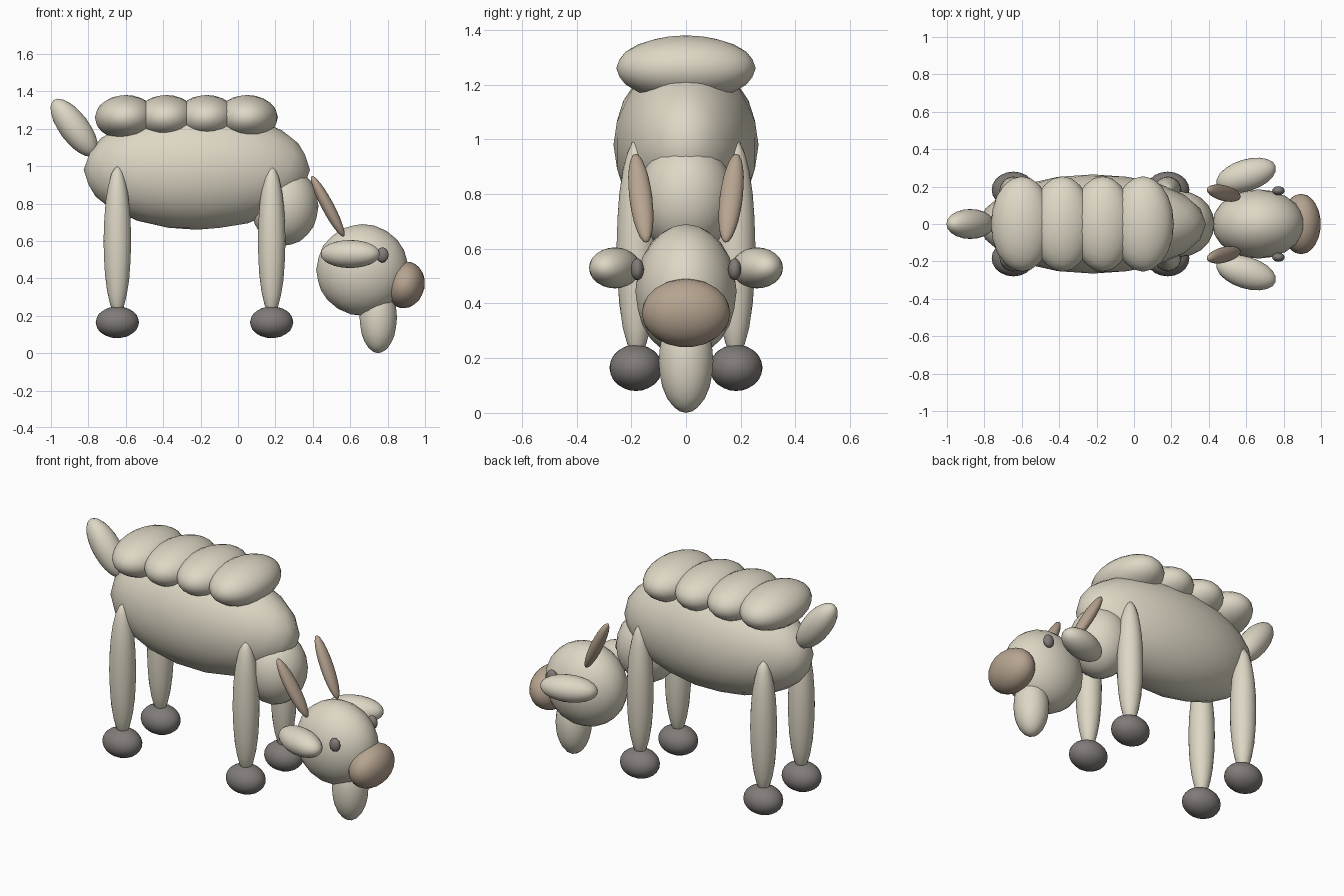
import bpy
import bmesh
from mathutils import Matrix, Vector

cube = bpy.data.objects.get("Cube")
if cube:
    bpy.data.objects.remove(cube, do_unlink=True)


def material(name, rgb):
    mat = bpy.data.materials.new(name)
    mat.use_nodes = True
    colour = (*rgb, 1)
    mat.diffuse_color = colour
    mat.node_tree.nodes["Principled BSDF"].inputs["Base Color"].default_value = colour
    return mat


wool = material("cream wool", (0.73, 0.68, 0.56))
tan = material("tan skin", (0.47, 0.37, 0.28))
grey = material("dark grey", (0.22, 0.20, 0.19))


def ellipsoid(name, centre, radii, mat, axis=(0, 0, 1), yaw=0):
    """Smooth faceted ellipsoid whose z axis points along the given axis."""
    bm = bmesh.new()
    bmesh.ops.create_icosphere(bm, subdivisions=3, radius=1)
    turn = Vector((0, 0, 1)).rotation_difference(Vector(axis)).to_matrix().to_4x4()
    spin = Matrix.Rotation(yaw, 4, "Z")
    bm.transform(Matrix.Translation(centre) @ spin @ turn @ Matrix.Diagonal((*radii, 1)))
    for face in bm.faces:
        face.smooth = True
    mesh = bpy.data.meshes.new(name)
    bm.to_mesh(mesh)
    bm.free()
    mesh.materials.append(mat)
    obj = bpy.data.objects.new(name, mesh)
    bpy.context.collection.objects.link(obj)
    return obj


# Body, neck and tail
ellipsoid("body", (-0.22, 0, 0.98), (0.605, 0.265, 0.32), wool)
ellipsoid("neck", (0.25, 0, 0.785), (0.18, 0.175, 0.21), wool)
ellipsoid("tail", (-0.875, 0, 1.205), (0.08, 0.08, 0.185), wool, axis=(-0.6, 0, 0.8))

# Row of woolly tufts along the back
for i in range(4):
    ellipsoid(f"back_tuft_{i + 1}", (-0.6 + 0.216 * i, 0, 1.26), (0.165, 0.255, 0.12), wool)

# Head, muzzle and beard
ellipsoid("head", (0.665, 0, 0.445), (0.247, 0.185, 0.245), wool)
ellipsoid("muzzle", (0.893, 0, 0.365), (0.105, 0.162, 0.126), tan, axis=(0.2, 0, 1))
ellipsoid("beard", (0.75, 0, 0.19), (0.1, 0.1, 0.19), wool)

# Paired parts on both flanks
for side, s in (("near", -1), ("far", 1)):
    for end, x in (("hind", -0.645), ("fore", 0.18)):
        ellipsoid(f"{end}_leg_{side}", (x, s * 0.18, 0.6), (0.074, 0.074, 0.4), wool)
        ellipsoid(f"{end}_hoof_{side}", (x, s * 0.183, 0.165), (0.116, 0.097, 0.085), grey)
    ellipsoid(f"ear_{side}", (0.6, s * 0.26, 0.53), (0.165, 0.085, 0.075), wool, yaw=s * 0.3)
    ellipsoid(f"horn_{side}", (0.48, s * 0.165, 0.785), (0.033, 0.042, 0.185), tan,
              axis=(-0.085, s * 0.02, 0.16))
    ellipsoid(f"eye_{side}", (0.772, s * 0.178, 0.525), (0.033, 0.024, 0.04), grey)
